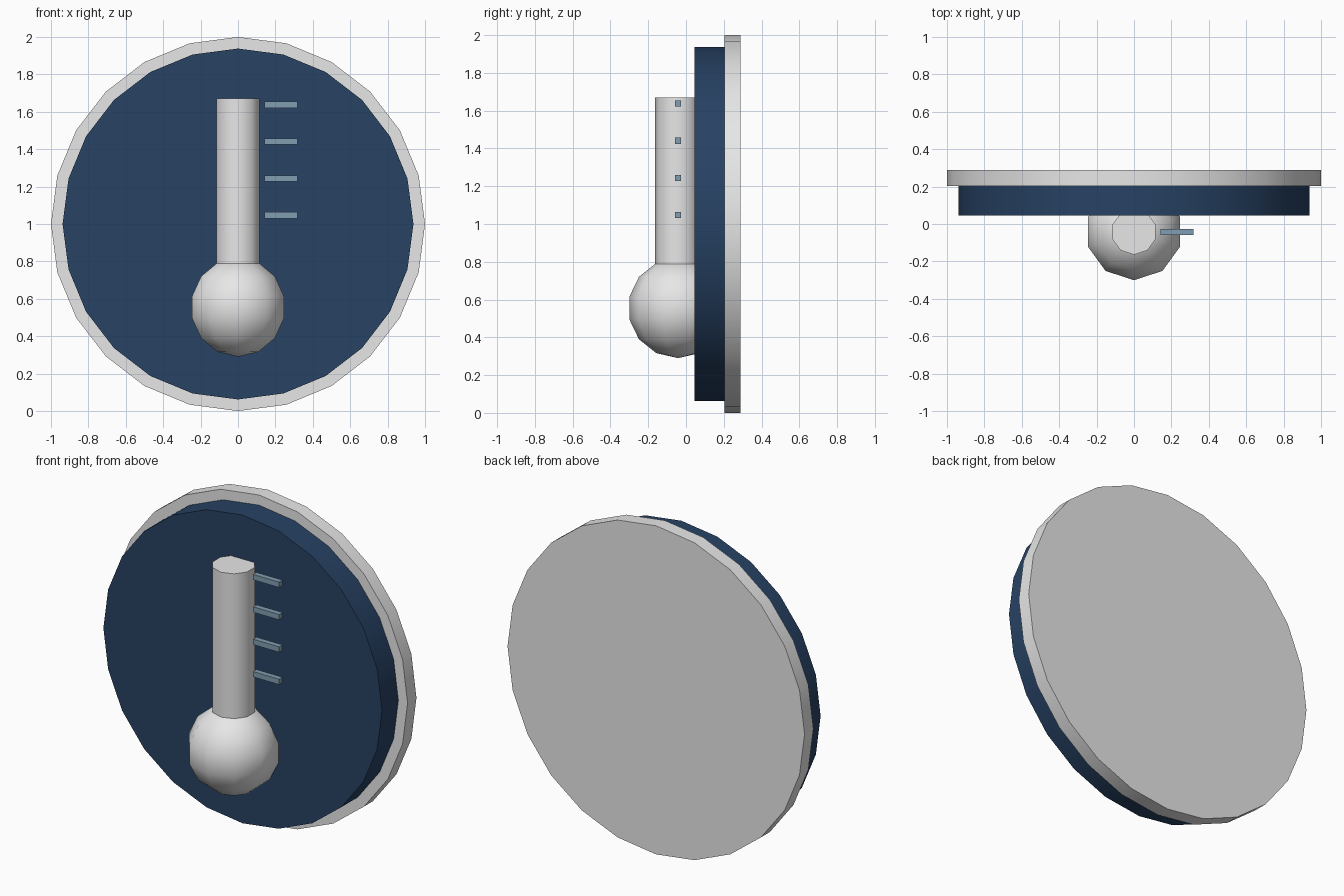
import bpy
from math import radians

cube = bpy.data.objects.get("Cube")
if cube:
    bpy.data.objects.remove(cube, do_unlink=True)


def material(name, color):
    mat = bpy.data.materials.new(name)
    mat.use_nodes = True
    rgba = (*color, 1)
    mat.diffuse_color = rgba
    mat.node_tree.nodes["Principled BSDF"].inputs["Base Color"].default_value = rgba
    return mat


white = material("white", (0.8, 0.8, 0.8))
navy = material("navy blue", (0.02, 0.054, 0.127))
pale_blue = material("pale grey blue", (0.22, 0.34, 0.44))


def finish(name, mat, smooth=True):
    obj = bpy.context.object
    obj.name = name
    obj.data.materials.append(mat)
    if smooth:
        bpy.ops.object.shade_smooth_by_angle(angle=radians(50))
    return obj


def disc(name, radius, front, back, mat):
    bpy.ops.mesh.primitive_cylinder_add(
        vertices=24, radius=radius, depth=back - front,
        location=(0, (front + back) / 2, 1), rotation=(radians(90), 0, 0))
    return finish(name, mat)


# Round backing with a wider white rim plate behind it
disc("rim_plate", 1.0, 0.203, 0.288, white)
disc("dial_face", 0.938, 0.045, 0.203, navy)

# Thermometer bulb and tube
AXIS_Y = -0.042
BULB_Z = 0.555
TUBE_TOP = 1.67
bpy.ops.mesh.primitive_uv_sphere_add(
    segments=10, ring_count=7, radius=0.265, location=(0, AXIS_Y, BULB_Z))
finish("bulb", white)

bpy.ops.mesh.primitive_cylinder_add(
    vertices=10, radius=0.122, depth=TUBE_TOP - BULB_Z,
    location=(0, AXIS_Y, (TUBE_TOP + BULB_Z) / 2))
finish("tube", white)

# Four scale marks beside the tube
for i in range(4):
    bpy.ops.mesh.primitive_cube_add(size=1, location=(0.23, AXIS_Y, 1.047 + i * 0.197))
    bpy.context.object.scale = (0.176, 0.033, 0.033)
    finish(f"scale_mark_{i + 1}", pale_blue, smooth=False)
